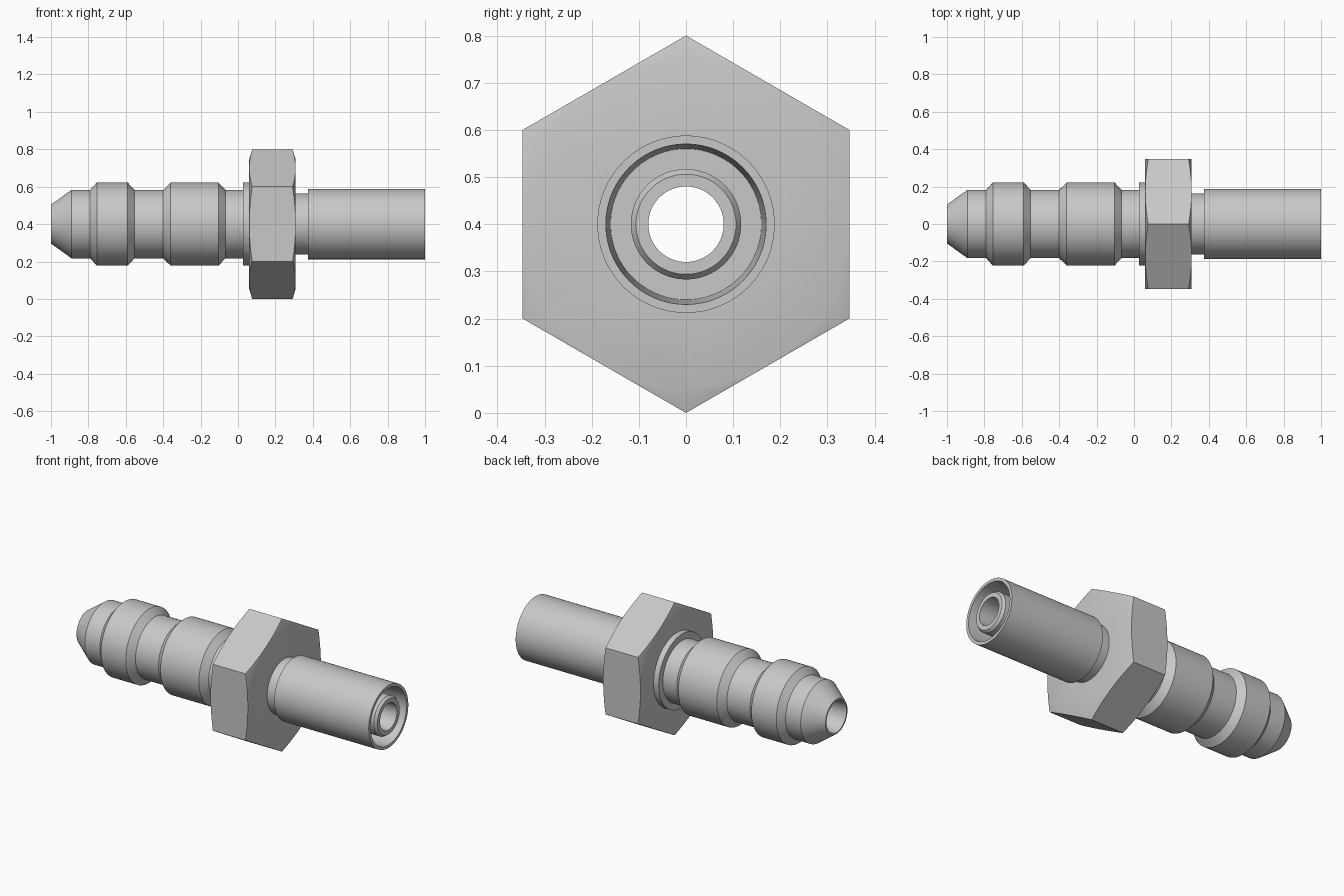
import bpy, bmesh, math
from mathutils import Vector

AXIS_Z = 0.4

cube = bpy.data.objects.get("Cube")
if cube:
    bpy.data.objects.remove(cube, do_unlink=True)

steel = bpy.data.materials.new("light_grey_steel")
steel.use_nodes = True
GREY = (0.58, 0.58, 0.58, 1)
steel.diffuse_color = GREY
shader = steel.node_tree.nodes["Principled BSDF"]
shader.inputs["Base Color"].default_value = GREY
shader.inputs["Roughness"].default_value = 0.5


def lathe(name, profile, steps):
    """Spin a closed (x, radius) outline around the long axis."""
    bm = bmesh.new()
    verts = [bm.verts.new((x, 0, r)) for x, r in profile]
    edges = [bm.edges.new((a, b)) for a, b in zip(verts, verts[1:] + verts[:1])]
    bmesh.ops.spin(bm, geom=verts + edges, cent=Vector(), axis=Vector((1, 0, 0)),
                   angle=math.tau, steps=steps, use_merge=False)
    bmesh.ops.remove_doubles(bm, verts=bm.verts, dist=1e-4)
    bmesh.ops.recalc_face_normals(bm, faces=bm.faces)
    mesh = bpy.data.meshes.new(name)
    bm.to_mesh(mesh)
    bm.free()
    mesh.materials.append(steel)
    obj = bpy.data.objects.new(name, mesh)
    obj.location.z = AXIS_Z
    bpy.context.collection.objects.link(obj)
    return obj


def activate(obj):
    bpy.ops.object.select_all(action='DESELECT')
    obj.select_set(True)
    bpy.context.view_layer.objects.active = obj


# Ribbed stem with collar, running on inside the nut to the neck
stem = lathe("ribbed_stem", [
    (-1, 0.104), (-0.89, 0.183), (-0.79, 0.183), (-0.755, 0.222),
    (-0.59, 0.222), (-0.553, 0.183), (-0.40, 0.183), (-0.36, 0.222),
    (-0.104, 0.222), (-0.067, 0.183), (0.026, 0.183), (0.026, 0.222),
    (0.07, 0.222), (0.07, 0.163), (0.40, 0.163),
    (0.40, 0.08), (-0.85, 0.08), (-1, 0.095)], 96)

# Tube end with a ring-shaped recess around the inner nozzle
tube = lathe("tube_end", [
    (0.373, 0.08), (0.373, 0.188), (1, 0.188), (1, 0.17), (0.8, 0.16),
    (0.8, 0.117), (0.985, 0.117), (1, 0.106), (1, 0.08)], 96)

# Hex nut, its corners turned down by a double cone
nut = lathe("hex_nut", [(0.06, 0.1), (0.06, 0.4), (0.308, 0.4), (0.308, 0.1)], 6)
cutter = lathe("nut_chamfer_cutter", [
    (0.04, 0.15), (0.04, 0.278), (0.08, 0.414), (0.288, 0.414),
    (0.328, 0.278), (0.328, 0.15)], 96)
chamfer = nut.modifiers.new("chamfer", 'BOOLEAN')
chamfer.operation = 'INTERSECT'
chamfer.solver = 'EXACT'
chamfer.object = cutter
activate(nut)
bpy.ops.object.modifier_apply(modifier=chamfer.name)
bpy.data.objects.remove(cutter, do_unlink=True)

for part in (stem, tube, nut):
    activate(part)
    bpy.ops.object.shade_smooth_by_angle(angle=math.radians(25))
